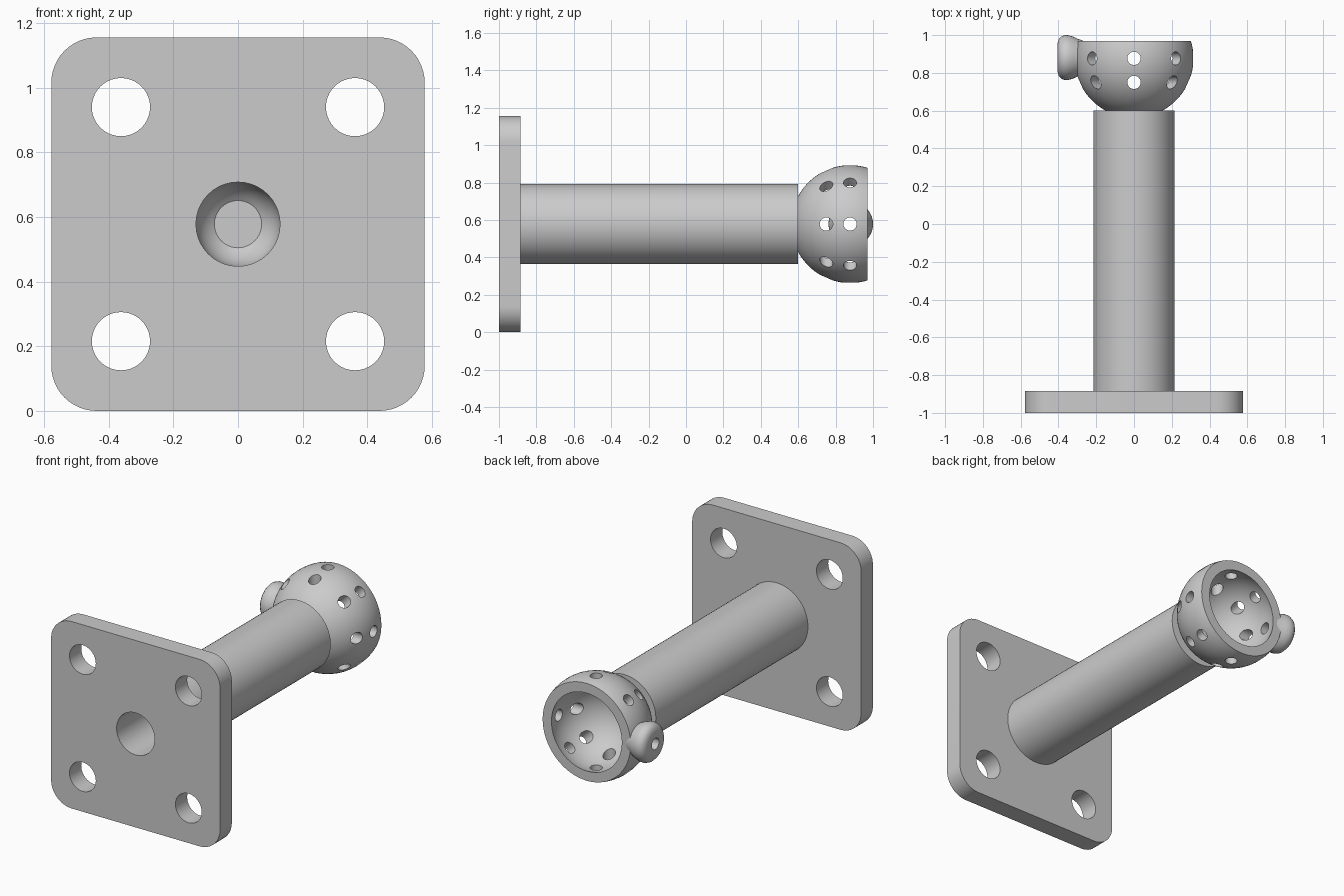
import bpy, bmesh, math
from mathutils import Matrix, Vector

if "Cube" in bpy.data.objects:
    bpy.data.objects.remove(bpy.data.objects["Cube"], do_unlink=True)

AXIS_Z = 0.578      # height of the tube axis
BALL_Y = 0.877      # centre of the ball-shaped cup

grey = bpy.data.materials.new("plain grey")
grey.use_nodes = True
grey.diffuse_color = (0.6, 0.6, 0.6, 1)
grey.node_tree.nodes["Principled BSDF"].inputs["Base Color"].default_value = (0.6, 0.6, 0.6, 1)


def make_object(name, bm):
    bmesh.ops.recalc_face_normals(bm, faces=bm.faces)
    mesh = bpy.data.meshes.new(name)
    bm.to_mesh(mesh)
    bm.free()
    mesh.materials.append(grey)
    obj = bpy.data.objects.new(name, mesh)
    bpy.context.collection.objects.link(obj)
    return obj


def lathe(name, profile, axis, centre, closed=False, steps=64):
    """Turn (distance along axis, radius) points around the x or y axis."""
    bm = bmesh.new()
    along = Vector(axis)
    verts = [bm.verts.new(along * a + Vector((0, 0, r))) for a, r in profile]
    edges = [bm.edges.new(pair) for pair in zip(verts, verts[1:])]
    if closed:
        edges.append(bm.edges.new((verts[-1], verts[0])))
    bmesh.ops.spin(bm, geom=verts + edges, cent=(0, 0, 0), axis=axis,
                   angle=math.tau, steps=steps, use_merge=True)
    bmesh.ops.remove_doubles(bm, verts=bm.verts, dist=1e-5)
    bmesh.ops.translate(bm, verts=bm.verts, vec=centre)
    return make_object(name, bm)


def drill(obj, centre, direction, radius, length):
    """Cut a round through-hole."""
    bm = bmesh.new()
    turn = Vector(direction).to_track_quat("Z", "Y").to_matrix().to_4x4()
    bmesh.ops.create_cone(bm, cap_ends=True, segments=40, radius1=radius, radius2=radius,
                          depth=length, matrix=Matrix.Translation(centre) @ turn)
    cutter = make_object("hole_cutter", bm)
    cutter.hide_render = True
    mod = obj.modifiers.new("hole", "BOOLEAN")
    mod.operation, mod.solver, mod.object = "DIFFERENCE", "EXACT", cutter
    bpy.context.view_layer.objects.active = obj
    bpy.ops.object.modifier_apply(modifier=mod.name)
    bpy.data.objects.remove(cutter, do_unlink=True)


def arc(radius, start, end, count):
    """Arc points as (along, radius); angles are measured from the axis."""
    angles = [start + (end - start) * i / count for i in range(count + 1)]
    return [(radius * math.cos(t), radius * math.sin(t)) for t in angles]


# Mounting plate with rounded corners, four bolt holes and the bore opening
bm = bmesh.new()
bmesh.ops.create_cube(bm, size=1)
bmesh.ops.scale(bm, verts=bm.verts, vec=(1.155, 0.115, 1.155))
bmesh.ops.translate(bm, verts=bm.verts, vec=(0, -0.9425, AXIS_Z))
corners = [e for e in bm.edges if abs(e.verts[0].co.y - e.verts[1].co.y) > 0.05]
bmesh.ops.bevel(bm, geom=corners, offset=0.14, segments=12, profile=0.5, affect="EDGES")
plate = make_object("mounting_plate", bm)
for sx in (-1, 1):
    for sz in (-1, 1):
        drill(plate, (sx * 0.362, -0.94, AXIS_Z + sz * 0.362), (0, 1, 0), 0.09, 0.4)
drill(plate, (0, -0.94, AXIS_Z), (0, 1, 0), 0.13, 0.4)

# Tube with a blind, round-ended bore
bore_end = [(0.4 + a, r) for a, r in arc(0.13, math.pi / 2, math.asin(0.073 / 0.13), 8)]
tube = lathe("tube", [(0.6, 0), (0.6, 0.214), (-0.885, 0.214), (-0.885, 0.13)]
             + bore_end + [(bore_end[-1][0], 0)], (0, 1, 0), (0, 0, AXIS_Z))

# Open ball cup
rim = 0.093
outer, inner = 0.315, 0.258
cup = lathe("ball_cup", arc(outer, math.pi, math.acos(rim / outer), 28)
            + arc(inner, math.acos(rim / inner), math.pi, 28), (0, 1, 0), (0, BALL_Y, AXIS_Z))

# Rounded side boss on the model's right
boss = lathe("side_boss", [(-0.27, 0), (-0.27, 0.09), (-0.295, 0.098), (-0.32, 0.11), (-0.345, 0.118),
                           (-0.365, 0.119), (-0.385, 0.112), (-0.398, 0.098), (-0.405, 0.075),
                           (-0.405, 0)], (1, 0, 0), (0, BALL_Y + 0.004, AXIS_Z))
drill(boss, (-0.35, BALL_Y, AXIS_Z), (1, 0, 0), 0.035, 0.4)

# Two rows of eight radial holes in the cup
for row_y in (BALL_Y, 0.75):
    for i in range(4):
        angle = i * math.pi / 4
        drill(cup, (0, row_y, AXIS_Z), (math.cos(angle), 0, math.sin(angle)), 0.035, 1)

# Smooth the round faces, keep the rims sharp
bpy.ops.object.select_all(action="DESELECT")
for obj in (plate, tube, cup, boss):
    obj.select_set(True)
bpy.context.view_layer.objects.active = plate
bpy.ops.object.shade_smooth_by_angle(angle=math.radians(30))
